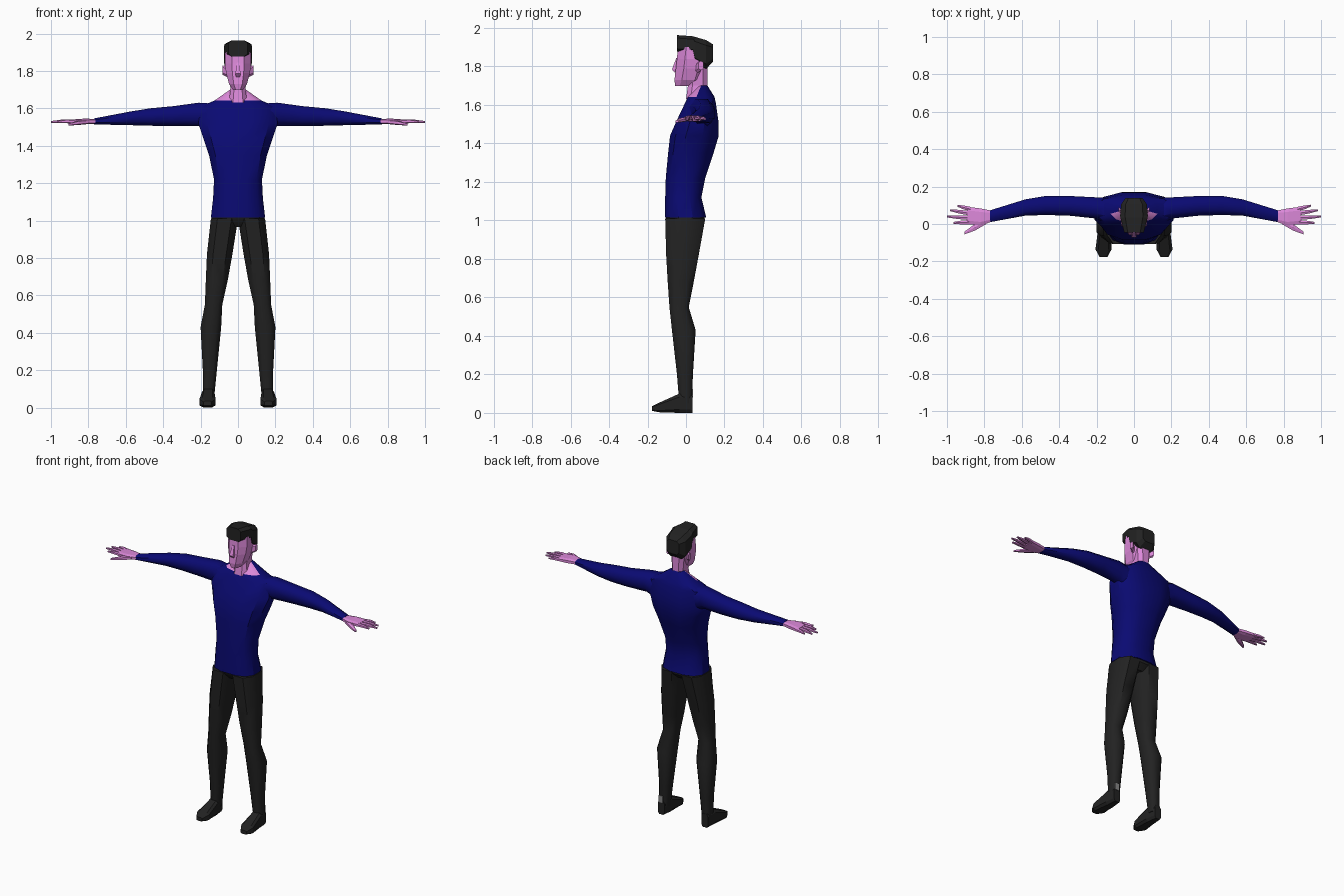
import bpy, bmesh, math
from mathutils import Vector

cube = bpy.data.objects.get("Cube")
if cube:
    bpy.data.objects.remove(cube)


def material(name, rgb):
    m = bpy.data.materials.new(name)
    m.use_nodes = True
    m.diffuse_color = (*rgb, 1)
    bsdf = m.node_tree.nodes["Principled BSDF"]
    bsdf.inputs["Base Color"].default_value = (*rgb, 1)
    bsdf.inputs["Roughness"].default_value = 0.8
    return m


SKIN = material("pink skin", (0.72, 0.25, 0.70))
BLUE = material("navy sweater", (0.003, 0.003, 0.17))
BLACK = material("charcoal cloth", (0.016, 0.016, 0.016))
GREY = material("grey patch", (0.25, 0.25, 0.25))


def outline(n, power):
    """Rounded-box outline with n points, reaching -1..1 both ways."""
    pts = []
    for i in range(n):
        a = 2 * math.pi * (i + 0.5) / n
        c, s = math.cos(a), math.sin(a)
        pts.append([math.copysign(abs(v) ** power, v) for v in (c, s)])
    mu, mv = max(p[0] for p in pts), max(p[1] for p in pts)
    return [(u / mu, v / mv) for u, v in pts]


def loft(name, axis, rings, mat, n=8, power=0.7, side=1, smooth=0, mats=None, rule=None):
    """Skin rings of (t, a0, a1, b0, b1) placed along an axis, with closed ends."""
    bm = bmesh.new()
    loops = []
    for t, a0, a1, b0, b1 in rings:
        loop = []
        for u, v in outline(n, power):
            a = (a0 + a1) / 2 + u * (a1 - a0) / 2
            b = (b0 + b1) / 2 + v * (b1 - b0) / 2
            x, y, z = {"X": (t, a, b), "Y": (a, t, b), "Z": (a, b, t)}[axis]
            loop.append(bm.verts.new((x * side, y, z)))
        loops.append(loop)
    for p, q in zip(loops, loops[1:]):
        for i in range(n):
            j = (i + 1) % n
            bm.faces.new((p[i], p[j], q[j], q[i]))
    bm.faces.new(loops[0])
    bm.faces.new(loops[-1])
    bmesh.ops.recalc_face_normals(bm, faces=bm.faces)
    if rule:
        for f in bm.faces:
            f.material_index = rule(f)
    me = bpy.data.meshes.new(name)
    bm.to_mesh(me)
    bm.free()
    for m in mats or [mat]:
        me.materials.append(m)
    if smooth:
        me.shade_smooth()
        me.set_sharp_from_angle(angle=math.radians(smooth))
    ob = bpy.data.objects.new(name, me)
    bpy.context.collection.objects.link(ob)
    return ob


def sym(rows):
    """Rings centred on x = 0 from (z, half width, front, back)."""
    return [(z, -w, w, f, b) for z, w, f, b in rows]


# Sweater body; the front of the collar slope is bare skin
def collar(f):
    return int(f.calc_center_median().z > 1.65 and f.normal.y < -0.1)


loft("sweater_body", "Z", sym([
    (1.015, .145, -.11, .105), (1.12, .133, -.108, .08), (1.22, .128, -.105, .10),
    (1.35, .155, -.093, .143), (1.44, .185, -.083, .17), (1.52, .212, -.048, .168),
    (1.61, .20, -.005, .155), (1.642, .125, .01, .148), (1.70, .042, .062, .112)]),
    BLUE, n=12, power=0.8, smooth=35, mats=[BLUE, SKIN], rule=collar)

# Hips joining the two trouser legs
loft("trouser_hips", "Z", sym([(.965, .07, -.07, .06), (1.0, .14, -.10, .095),
                               (1.03, .143, -.108, .10)]), BLACK, n=12, power=0.8, smooth=35)

# Neck, face and nose
loft("neck", "Z", sym([(1.63, .05, .0, .10), (1.70, .04, .01, .112), (1.82, .05, .02, .11)]), SKIN)
loft("head", "Z", sym([(1.698, .026, -.056, .03), (1.73, .048, -.06, .085),
                       (1.79, .064, -.053, .105), (1.84, .07, -.047, .11),
                       (1.90, .068, -.042, .12)]), SKIN, power=0.85)
loft("nose", "Z", sym([(1.768, .010, -.058, -.03), (1.785, .014, -.073, -.03),
                       (1.845, .006, -.05, -.03)]), SKIN, n=4, power=1)

# Hair: short fringe in front, sideburns and a lower nape behind
loft("hair", "Y", [(-.046, -.052, .052, 1.877, 1.963), (.036, -.073, .073, 1.873, 1.957),
                   (.046, -.074, .074, 1.82, 1.954), (.105, -.069, .069, 1.787, 1.937),
                   (.14, -.045, .045, 1.825, 1.915)], BLACK, power=0.5)

FINGERS = {"little": (.080, .098, .945), "ring": (.057, .074, .985),
           "middle": (.033, .040, 1.0), "index": (.010, .006, .965)}

for side, label in ((1, "left"), (-1, "right")):
    # Ear
    loft(label + "_ear", "X", [(.055, .045, .07, 1.765, 1.82), (.083, .066, .09, 1.78, 1.83)],
         SKIN, n=6, side=side)

    # Sleeve
    loft(label + "_sleeve", "X", [
        (.13, .0, .14, 1.46, 1.625), (.21, .03, .143, 1.505, 1.63), (.35, .045, .15, 1.505, 1.611),
        (.47, .048, .15, 1.507, 1.60), (.58, .045, .132, 1.51, 1.582),
        (.77, .01, .073, 1.514, 1.546)], BLUE, power=0.85, side=side, smooth=50)

    # Palm, fingers and thumb
    loft(label + "_palm", "X", [(.755, .014, .07, 1.518, 1.543), (.82, -.008, .083, 1.515, 1.545),
                                (.89, -.001, .092, 1.518, 1.54)], SKIN, power=0.6, side=side)
    for finger, (y0, y1, tip) in FINGERS.items():
        mid = (.88 + tip) / 2
        ym = (y0 + y1) / 2
        loft(f"{label}_{finger}_finger", "X", [
            (.875, y0 - .012, y0 + .012, 1.519, 1.540), (mid, ym - .010, ym + .010, 1.521, 1.540),
            (tip, y1 - .005, y1 + .005, 1.522, 1.532)], SKIN, n=6, side=side)
    loft(label + "_thumb", "X", [(.79, .0, .035, 1.517, 1.54), (.85, -.035, .0, 1.511, 1.535),
                                 (.905, -.055, -.04, 1.508, 1.52)], SKIN, n=6, side=side)

    # Trouser leg
    loft(label + "_trouser_leg", "Z", [
        (.05, .128, .188, -.035, .03), (.20, .113, .188, -.047, .036), (.43, .09, .20, -.073, .05),
        (.55, .084, .177, -.086, .014), (.68, .055, .172, -.095, .04),
        (.82, .03, .166, -.103, .066), (1.01, .0, .145, -.108, .10)],
        BLACK, power=0.75, side=side, smooth=50)

    # Shoe
    loft(label + "_shoe", "Y", [
        (.033, .137, .185, .0, .09), (-.035, .126, .193, .0, .10), (-.135, .12, .206, .003, .055),
        (-.176, .142, .185, .01, .035)], BLACK, power=0.5, side=side)

# Small patch on the back of the left ankle
loft("ankle_patch", "Y", [(.030, .148, .178, .08, .125), (.037, .148, .178, .08, .125)],
     GREY, n=4, power=1)
